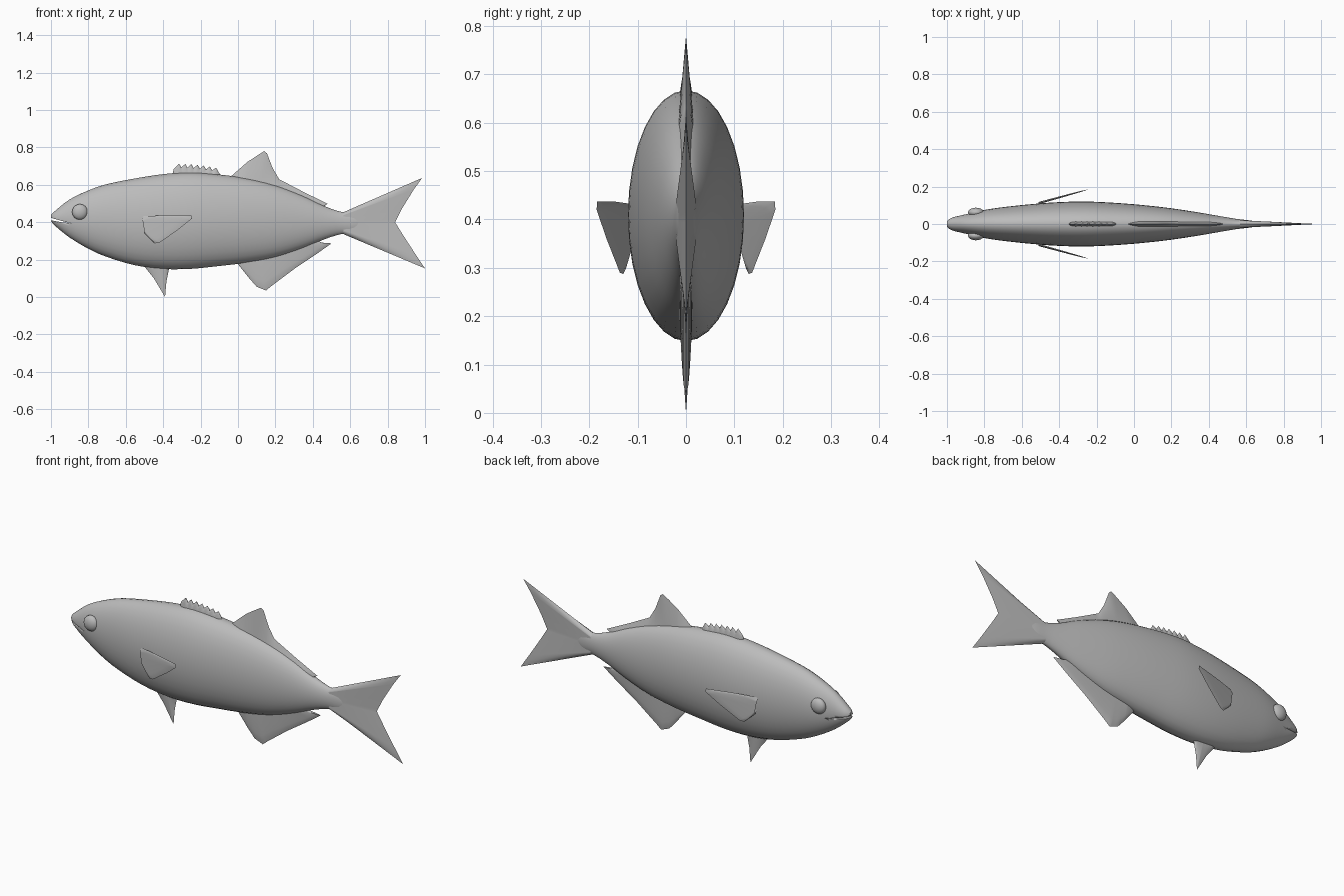
import bpy, bmesh, math
from mathutils import Vector

if "Cube" in bpy.data.objects:
    bpy.data.objects.remove(bpy.data.objects["Cube"], do_unlink=True)

grey = bpy.data.materials.new("plain grey")
grey.use_nodes = True
grey.diffuse_color = (0.5, 0.5, 0.5, 1)
grey.node_tree.nodes["Principled BSDF"].inputs["Base Color"].default_value = (0.5, 0.5, 0.5, 1)


def finish(bm, name, angle=40):
    bmesh.ops.remove_doubles(bm, verts=bm.verts, dist=0.0002)
    bmesh.ops.recalc_face_normals(bm, faces=bm.faces)
    mesh = bpy.data.meshes.new(name)
    bm.to_mesh(mesh)
    bm.free()
    mesh.materials.append(grey)
    ob = bpy.data.objects.new(name, mesh)
    bpy.context.collection.objects.link(ob)
    bpy.ops.object.select_all(action='DESELECT')
    ob.select_set(True)
    bpy.context.view_layer.objects.active = ob
    bpy.ops.object.shade_smooth_by_angle(angle=math.radians(angle))
    return ob


def smooth(points, steps):
    """Catmull-Rom curve through the points."""
    p = [Vector(q) for q in points]
    p = [p[0] * 2 - p[1]] + p + [p[-1] * 2 - p[-2]]
    out = []
    for a, b, c, d in zip(p, p[1:], p[2:], p[3:]):
        for i in range(steps):
            t = i / steps
            out.append(0.5 * (2 * b + (c - a) * t + (2 * a - 5 * b + 4 * c - d) * t ** 2
                              + (3 * b - a - 3 * c + d) * t ** 3))
    return out + [p[-2]]


def resample(points, n):
    """Even steps along a polyline, each corner kept."""
    p = [Vector(q) for q in points]
    lens = [(b - a).length for a, b in zip(p, p[1:])]
    marks = [sum(lens[:i]) / sum(lens) for i in range(len(p))]
    grid = sorted(set([i / n for i in range(n + 1)]) | set(marks[:-1]))
    return grid, [at(p, marks, t) for t in grid]


def at(p, marks, t):
    for i in range(len(p) - 1):
        if t <= marks[i + 1] or i == len(p) - 2:
            return p[i].lerp(p[i + 1], (t - marks[i]) / (marks[i + 1] - marks[i]))


def fin(name, root, edge, thick, power=1.0, place=lambda x, y, z: (x, y, z)):
    """Lens-shaped fin spanned between a root line and a free edge."""
    grid, outer = resample(edge, 24)
    r = [Vector(q) for q in root]
    marks = [i / (len(r) - 1) for i in range(len(r))]
    inner = [at(r, marks, t) for t in grid]
    bm = bmesh.new()
    rows = 8
    for side in (1, -1):
        net = []
        for t, a, b in zip(grid, inner, outer):
            rim = min(1, 8 * t, 8 * (1 - t)) ** 0.5 if 0 < t < 1 else 0
            line = []
            for k in range(rows + 1):
                v = k / rows
                q = a.lerp(b, v)
                y = side * thick * rim * (1 - v) ** power
                line.append(bm.verts.new(place(q.x, y, q.y)))
            net.append(line)
        for l, m in zip(net, net[1:]):
            for k in range(rows):
                bm.faces.new((l[k], m[k], m[k + 1], l[k + 1]))
    return finish(bm, name, 50)


# Body: stations of x, top, bottom, half width
stations = [(-1, .44, .405, .014), (-.975, .463, .378, .033), (-.9, .522, .318, .052),
            (-.8, .57, .258, .075), (-.7, .604, .214, .09), (-.55, .634, .17, .106),
            (-.4, .657, .15, .117), (-.25, .667, .151, .12), (-.1, .655, .166, .113),
            (.05, .634, .184, .101), (.2, .598, .212, .084), (.35, .54, .262, .061),
            (.46, .487, .308, .042), (.55, .456, .336, .027), (.62, .452, .34, .019),
            (.68, .425, .37, .008)]
bm = bmesh.new()
rings = []
SIDES = 32
for x, top, low, w in smooth(stations, 3):
    mid, half = (top + low) / 2, (top - low) / 2
    rings.append([bm.verts.new((x, w * math.sin(math.tau * i / SIDES),
                                mid + half * math.cos(math.tau * i / SIDES)))
                  for i in range(SIDES)])
for a, b in zip(rings, rings[1:]):
    for i in range(SIDES):
        j = (i + 1) % SIDES
        bm.faces.new((a[i], a[j], b[j], b[i]))
bm.faces.new(rings[0])
bm.faces.new(rings[-1])
body = finish(bm, "body", 45)

# Mouth: a thin wedge cut into the snout
bm = bmesh.new()
wedge = [(-.89, .394), (-.95, .409), (-1.03, .432), (-1.03, .416), (-.95, .401)]
face = bm.faces.new([bm.verts.new((x, -.2, z)) for x, z in wedge])
out = bmesh.ops.extrude_face_region(bm, geom=[face])
bmesh.ops.translate(bm, vec=(0, .4, 0),
                    verts=[g for g in out["geom"] if isinstance(g, bmesh.types.BMVert)])
cutter = finish(bm, "mouth_cutter")
cutter.hide_render = True
cutter.hide_viewport = True
cut = body.modifiers.new("mouth", 'BOOLEAN')
cut.operation = 'DIFFERENCE'
cut.solver = 'EXACT'
cut.object = cutter

# Forked tail
fin("tail_fin", [(.56, .452), (.57, .395), (.56, .338)],
    [(.985, .637), (.94, .575), (.875, .47), (.84, .4), (.88, .335), (.945, .235), (1, .153)],
    .02, .9)

# Fins on the back and belly
fin("rear_dorsal_fin", [(-.04, .63), (.2, .585), (.46, .475)],
    [(-.04, .643), (.05, .722), (.1, .755), (.14, .78), (.155, .768), (.185, .69),
     (.22, .63), (.35, .562), (.48, .498), (.46, .489)], .016)
spines = [(-.35, .65), (-.345, .683)]
for i in range(7):
    x = -.315 + i * .033
    spines += [(x, .713 - .0006 * i * i), (x + .012, .692 - .0006 * i * i)]
fin("spiny_dorsal_fin", [(-.35, .645), (-.23, .65), (-.09, .64)],
    spines + [(-.09, .645)], .014, .5)
fin("anal_fin", [(0, .2), (.2, .23), (.43, .305)],
    [(0, .175), (.06, .1), (.1, .055), (.15, .035), (.18, .06), (.3, .15),
     (.42, .23), (.5, .287), (.45, .285)], .014, .5)
fin("pelvic_fin", [(-.5, .175), (-.43, .17), (-.365, .165)],
    [(-.5, .163), (-.45, .1), (-.39, 0), (-.383, .08), (-.368, .155)], .012)

# Paired side fins and eyes
for label, s in (("left", 1), ("right", -1)):
    fin(label + "_pectoral_fin", [(-.512, .42), (-.505, .38), (-.5, .345)],
        [(-.505, .432), (-.38, .437), (-.25, .437), (-.245, .42), (-.32, .36),
         (-.42, .29), (-.445, .287), (-.5, .34)], .006, .4,
        lambda x, y, z: (x, s * (.112 + .275 * (x + .51) + y), z))
    bm = bmesh.new()
    bmesh.ops.create_uvsphere(bm, u_segments=24, v_segments=12, radius=.042)
    bmesh.ops.scale(bm, vec=(1, .6, 1), verts=bm.verts)
    bmesh.ops.translate(bm, vec=(-.845, s * .062, .455), verts=bm.verts)
    finish(bm, label + "_eye")
